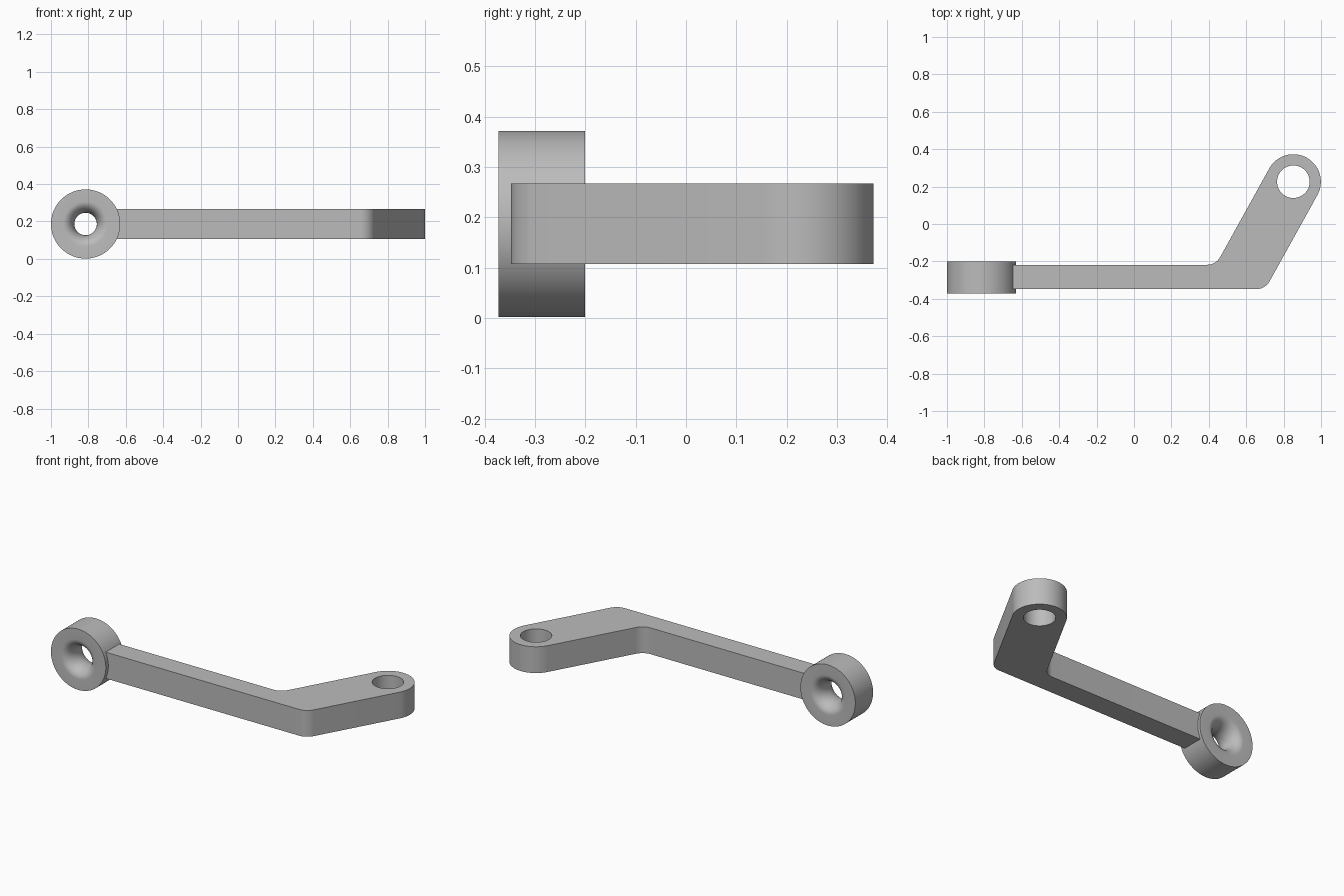
import bpy, bmesh, math
from math import sin, cos, tan, pi, radians
from mathutils import Vector, Matrix

cube = bpy.data.objects.get("Cube")
if cube:
    bpy.data.objects.remove(cube, do_unlink=True)

grey = bpy.data.materials.new("plain grey")
grey.use_nodes = True
color = (0.5, 0.5, 0.5, 1)
grey.diffuse_color = color
grey.node_tree.nodes["Principled BSDF"].inputs["Base Color"].default_value = color


def finish(name, bm):
    bmesh.ops.recalc_face_normals(bm, faces=bm.faces)
    mesh = bpy.data.meshes.new(name)
    bm.to_mesh(mesh)
    bm.free()
    obj = bpy.data.objects.new(name, mesh)
    bpy.context.collection.objects.link(obj)
    mesh.materials.append(grey)
    bpy.ops.object.select_all(action='DESELECT')
    obj.select_set(True)
    bpy.context.view_layer.objects.active = obj
    bpy.ops.object.shade_smooth_by_angle(angle=radians(30))
    return obj


def arc(center, radius, start, end, steps):
    return [Vector((center[0] + radius * cos(start + (end - start) * i / steps),
                    center[1] + radius * sin(start + (end - start) * i / steps)))
            for i in range(steps + 1)]


def add_loop(bm, points, z):
    verts = [bm.verts.new((p[0], p[1], z)) for p in points]
    return [bm.edges.new((v, verts[i - 1])) for i, v in enumerate(verts)]


# Bent arm: a flat outline with a rounded end and a hole, extruded upwards
bottom, top = 0.107, 0.267
front, back, inner_end = -0.348, -0.218, -0.648
boss, boss_radius, hole_radius = Vector((0.852, 0.226)), 0.147, 0.087
bend, fillet = radians(61), 0.08
side = Vector((sin(bend), -cos(bend))) * boss_radius


def bend_start(edge_point, y):
    """x where the sloping edge meets the straight edge, less the fillet's tangent"""
    return edge_point.x - (edge_point.y - y) / tan(bend) - fillet * tan(bend / 2)


outline = [Vector((inner_end, back)), Vector((inner_end, front))]
for edge, y in ((boss + side, front), (boss - side, back)):
    curve = arc((bend_start(edge, y), y + fillet), fillet, -pi / 2, bend - pi / 2, 12)
    if y == front:
        outline += curve + arc(boss, boss_radius, bend - pi / 2, bend + pi / 2, 40)
    else:
        outline += curve[::-1]

bm = bmesh.new()
edges = add_loop(bm, outline, bottom)
edges += add_loop(bm, arc(boss, hole_radius, 0, 2 * pi, 64)[:-1], bottom)
bmesh.ops.triangle_fill(bm, use_beauty=True, edges=edges)
raised = bmesh.ops.extrude_face_region(bm, geom=bm.faces[:], use_keep_orig=True)
bmesh.ops.translate(bm, vec=(0, 0, top - bottom),
                    verts=[g for g in raised["geom"] if isinstance(g, bmesh.types.BMVert)])
finish("bent_arm", bm)

# Eyelet ring: a turned section whose bore flares out to both faces
outer, bore, flare, half = 0.185, 0.06, 0.06, 0.0855
section = [(outer, half), (outer, -half)]
section += [(bore + flare * (1 - cos(a)), half * sin(a))
            for a in (-pi / 2 + pi * i / 20 for i in range(21))]
bm = bmesh.new()
verts = [bm.verts.new((r, y, 0)) for r, y in section]
loop = [bm.edges.new((v, verts[i - 1])) for i, v in enumerate(verts)]
bmesh.ops.spin(bm, geom=verts + loop, cent=(0, 0, 0), axis=(0, 1, 0),
               angle=2 * pi, steps=80, use_merge=True)
bmesh.ops.remove_doubles(bm, verts=bm.verts, dist=0.0001)
bmesh.ops.transform(bm, matrix=Matrix.Translation((-0.815, -0.2865, 0.1865)), verts=bm.verts)
finish("eyelet_ring", bm)
